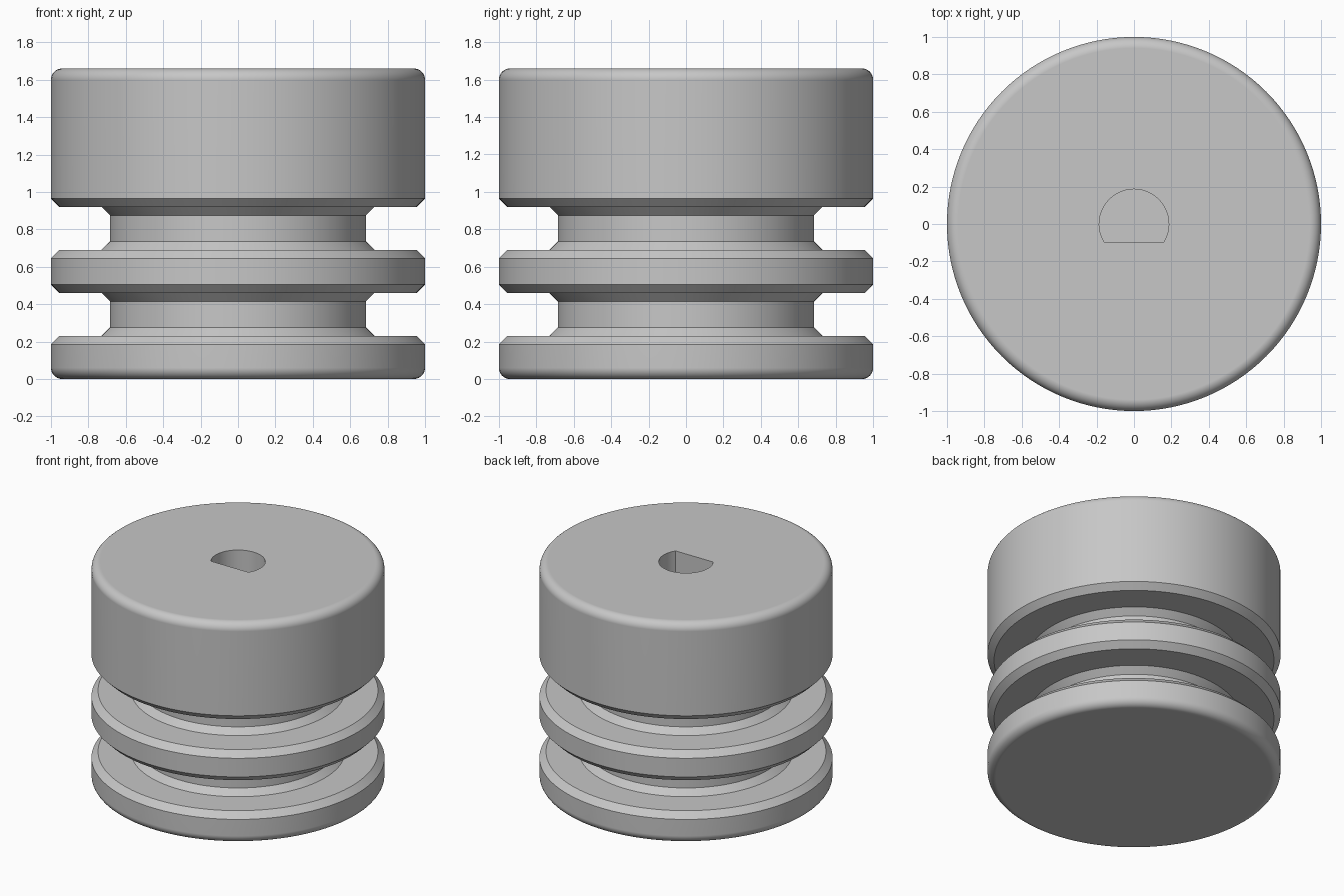
import bpy
import bmesh
from math import sin, cos, pi, asin, radians

SEGMENTS = 128
HEIGHT = 1.66
FILLET = 0.06
BORE_RADIUS, BORE_FLAT, BORE_FLOOR = 0.186, -0.1, 0.6

default_cube = bpy.data.objects.get("Cube")
if default_cube:
    bpy.data.objects.remove(default_cube, do_unlink=True)

grey = bpy.data.materials.new("plain grey")
grey.use_nodes = True
GREY = (0.57, 0.57, 0.57, 1)
grey.diffuse_color = GREY
grey.node_tree.nodes["Principled BSDF"].inputs["Base Color"].default_value = GREY


def make_object(name, bm):
    bmesh.ops.recalc_face_normals(bm, faces=bm.faces)
    mesh = bpy.data.meshes.new(name)
    bm.to_mesh(mesh)
    bm.free()
    mesh.materials.append(grey)
    obj = bpy.data.objects.new(name, mesh)
    bpy.context.collection.objects.link(obj)
    return obj


def skin(rings):
    """Closed solid through a stack of rings with equal point counts."""
    bm = bmesh.new()
    loops = [[bm.verts.new(p) for p in ring] for ring in rings]
    for low, high in zip(loops, loops[1:]):
        for i in range(len(low)):
            j = (i + 1) % len(low)
            bm.faces.new((low[i], low[j], high[j], high[i]))
    bm.faces.new(loops[0])
    bm.faces.new(loops[-1])
    return bm


def circle(radius, z):
    angles = [2 * pi * i / SEGMENTS for i in range(SEGMENTS)]
    return [(radius * cos(a), radius * sin(a), z) for a in angles]


def fillet(steps=8):
    """Quarter round from the flat end to the outer wall, for the bottom."""
    angles = [pi / 2 * i / steps for i in range(steps + 1)]
    return [(1 - FILLET + FILLET * sin(a), FILLET - FILLET * cos(a)) for a in angles]


def groove(centre):
    """Square groove with chamfered rims and a chamfered root."""
    half = [(1, 0.16), (0.955, 0.115), (0.73, 0.115), (0.685, 0.07)]
    return [(r, centre - d) for r, d in half] + [(r, centre + d) for r, d in reversed(half)]


# Turned body
profile = fillet() + groove(0.345) + groove(0.805)
profile += [(r, HEIGHT - z) for r, z in reversed(fillet())]
body = make_object("grooved_body", skin([circle(r, z) for r, z in profile]))

# D-shaped blind bore from the top
start = asin(BORE_FLAT / BORE_RADIUS)
sweep = pi - 2 * start
arc = [start + sweep * i / 48 for i in range(49)]
cutter = make_object("bore_cutter", skin([
    [(BORE_RADIUS * cos(a), BORE_RADIUS * sin(a), z) for a in arc]
    for z in (BORE_FLOOR, HEIGHT + 0.1)]))
cutter.hide_render = True

bpy.ops.object.select_all(action='DESELECT')
body.select_set(True)
bpy.context.view_layer.objects.active = body
cut = body.modifiers.new("bore", 'BOOLEAN')
cut.operation = 'DIFFERENCE'
cut.solver = 'EXACT'
cut.object = cutter
bpy.ops.object.modifier_apply(modifier=cut.name)
bpy.data.objects.remove(cutter, do_unlink=True)

# Smooth walls and fillets, crisp chamfers, flat end faces
bpy.ops.object.shade_smooth_by_angle(angle=radians(30))
weighted = body.modifiers.new("weighted normals", 'WEIGHTED_NORMAL')
weighted.keep_sharp = True
